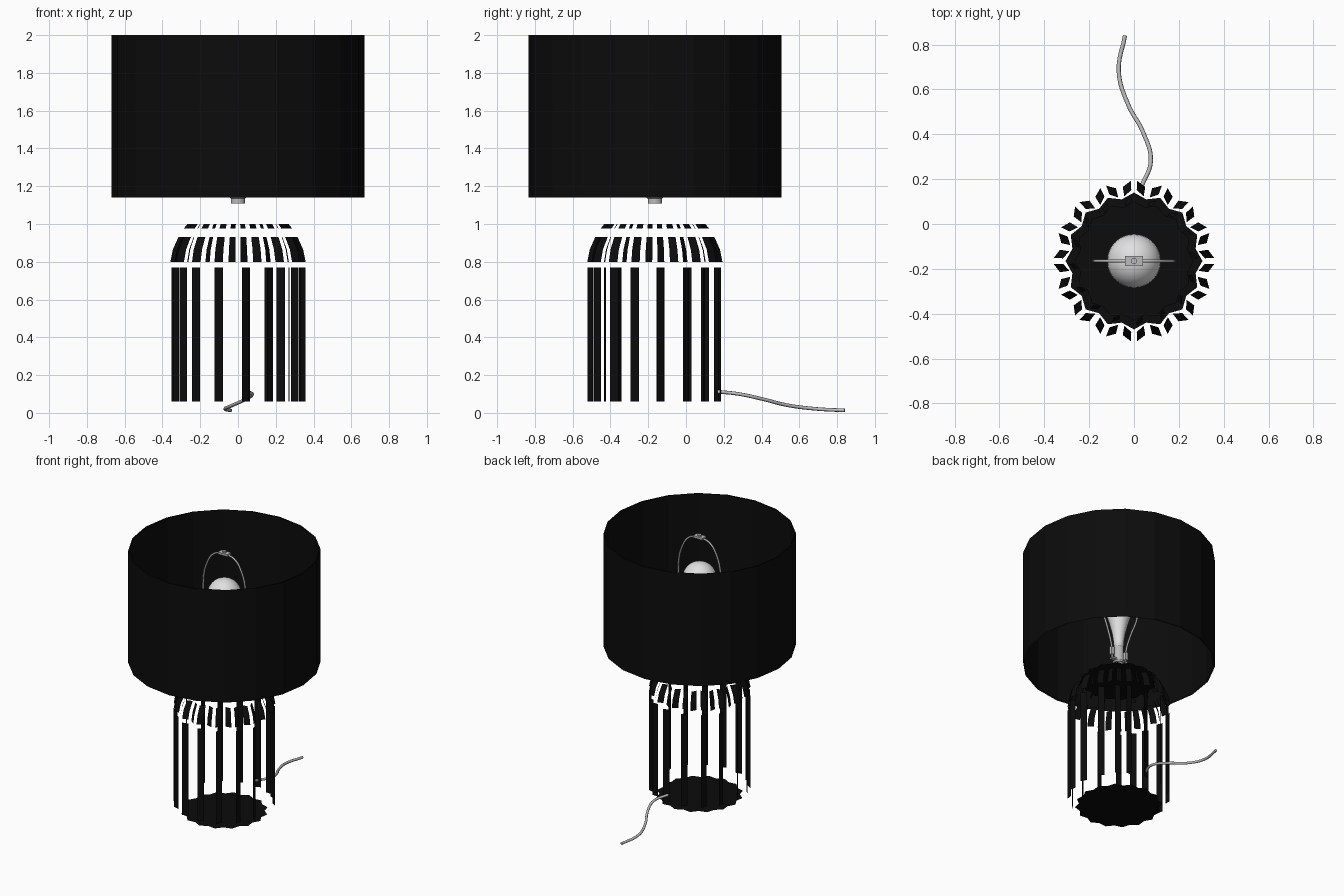
import bpy, bmesh, math
from math import sin, cos, radians, pi

if "Cube" in bpy.data.objects:
    bpy.data.objects.remove(bpy.data.objects["Cube"])

CY = -0.165  # lamp axis (the cord trails to +y)

def mat(name, c):
    m = bpy.data.materials.new(name)
    m.diffuse_color = (c[0], c[1], c[2], 1)
    m.use_nodes = True
    m.node_tree.nodes["Principled BSDF"].inputs["Base Color"].default_value = m.diffuse_color
    return m

BLACK = mat("matte black", (0.0035, 0.0035, 0.0035))
METAL = mat("brushed metal", (0.5, 0.5, 0.5))
CORD = mat("grey cord", (0.5, 0.5, 0.5))
BULB = mat("bulb white", (0.75, 0.75, 0.75))

def add(name, bm, material, smooth=False):
    me = bpy.data.meshes.new(name)
    bm.to_mesh(me)
    bm.free()
    me.materials.append(material)
    ob = bpy.data.objects.new(name, me)
    bpy.context.collection.objects.link(ob)
    for p in me.polygons:
        p.use_smooth = smooth
    return ob

def pt(deg, r, z):
    """Point around the lamp axis, 0 degrees at the front."""
    a = radians(deg)
    return (r * sin(a), CY - r * cos(a), z)

def lathe(name, profile, n, material, smooth=True, close=True):
    bm = bmesh.new()
    rings = [[bm.verts.new(pt(360 * i / n, r, z)) for i in range(n)] for r, z in profile]
    for a, b in zip(rings, rings[1:]):
        for i in range(n):
            j = (i + 1) % n
            bm.faces.new((a[i], a[j], b[j], b[i]))
    if close:
        bm.faces.new(rings[0][::-1])
        bm.faces.new(rings[-1])
    return add(name, bm, material, smooth)

def tube(name, pts, radius, material):
    cu = bpy.data.curves.new(name, 'CURVE')
    cu.dimensions = '3D'
    cu.bevel_depth = radius
    cu.bevel_resolution = 2
    cu.resolution_u = 6
    cu.use_fill_caps = True
    s = cu.splines.new('BEZIER')
    s.bezier_points.add(len(pts) - 1)
    for b, p in zip(s.bezier_points, pts):
        b.co = p
        b.handle_left_type = b.handle_right_type = 'AUTO'
    cu.materials.append(material)
    ob = bpy.data.objects.new(name, cu)
    bpy.context.collection.objects.link(ob)

def box(name, c, size, material):
    bm = bmesh.new()
    bmesh.ops.create_cube(bm, size=1)
    for v in bm.verts:
        v.co = [v.co[i] * size[i] + c[i] for i in range(3)]
    add(name, bm, material)

def strip(bm, rows):
    """Slat from rows of (angle a, radius a, angle b, radius b, z)."""
    vs = [(bm.verts.new(pt(a, ra, z)), bm.verts.new(pt(b, rb, z))) for a, ra, b, rb, z in rows]
    for p, q in zip(vs, vs[1:]):
        bm.faces.new((p[0], p[1], q[1], q[0]))

def star(name, z, r_out, r_in, n=16):
    bm = bmesh.new()
    bm.faces.new([bm.verts.new(pt(180 * i / n, r_in if i % 2 else r_out, z)) for i in range(2 * n)])
    add(name, bm, BLACK)

# drum shade: open thin double shell
lathe("shade_outer", [(0.67, 1.14), (0.67, 2.0)], 20, BLACK, False, False)
lathe("shade_inner", [(0.66, 1.14), (0.66, 2.0)], 20, BLACK, False, False)

# fluted body: base plate and top plate
star("base_plate", 0.0, 0.305, 0.28)
star("top_plate", 1.0, 0.265, 0.245)

# upright slats
bm = bmesh.new()
for a in (6.7, 28.6, 51.5, 72, 95, 119.5, 139, 152, 173, 197, 220,
          240.5, 265, 288, 303, 320, 343):
    strip(bm, [(a - 3.3, 0.357, a + 3.3, 0.335, z) for z in (0.06, 0.77)])
add("body_slats", bm, BLACK)

# domed shoulder slats, mirrored pairs on each flute
bm = bmesh.new()
for k in range(16):
    for s in (-1, 1):
        a, b = 22.5 * k + s * 2.2, 22.5 * k + s * 8.6
        rows = [(a, ro, b, ro - 0.024, z) for ro, z in ((0.358, 0.80), (0.345, 0.865), (0.316, 0.93))]
        strip(bm, rows if s > 0 else [(r[2], r[3], r[0], r[1], r[4]) for r in rows])
add("shoulder_slats", bm, BLACK)

# short slats under the top plate
bm = bmesh.new()
for k in range(16):
    a = 22.5 * k + 5.5
    strip(bm, [(a - 3, 0.288, a + 3, 0.268, 0.975), (a - 3, 0.268, a + 3, 0.25, 1.0)])
add("crown_slats", bm, BLACK)

# socket
lathe("socket", [(0.037, 1.108), (0.037, 1.135), (0.043, 1.137), (0.043, 1.15),
                 (0.034, 1.152), (0.034, 1.27)], 24, METAL, False)

# bulb
prof = [(0.033, 1.25), (0.036, 1.31), (0.046, 1.38), (0.065, 1.46), (0.09, 1.545)]
prof += [(0.12 * cos(radians(t)), 1.66 + 0.12 * sin(radians(t))) for t in range(-35, 90, 12)]
lathe("bulb", prof, 32, BULB)

# harp: saddle, two wire arms and finial
box("harp_saddle", (0, CY, 1.165), (0.13, 0.03, 0.012), METAL)
for s in (-1, 1):
    side = "left" if s < 0 else "right"
    tube("harp_arm_" + side, [(s * x, CY, z) for x, z in
         ((0.06, 1.165), (0.065, 1.26), (0.105, 1.4), (0.165, 1.56), (0.18, 1.7),
          (0.145, 1.87), (0.08, 1.955), (0.0, 1.97))], 0.007, METAL)
    box("harp_clip_" + side, (s * 0.063, CY, 1.22), (0.024, 0.024, 0.06), METAL)
box("finial_plate", (0, CY, 1.975), (0.08, 0.045, 0.016), METAL)
lathe("finial_knob", [(0.014, 1.98), (0.014, 1.995)], 8, METAL, False)

# power cord
tube("power_cord", [(0.035, 0.17, 0.112), (0.075, 0.28, 0.10), (0.04, 0.41, 0.072),
                    (-0.025, 0.53, 0.042), (-0.068, 0.68, 0.022), (-0.04, 0.84, 0.013)], 0.0095, CORD)
